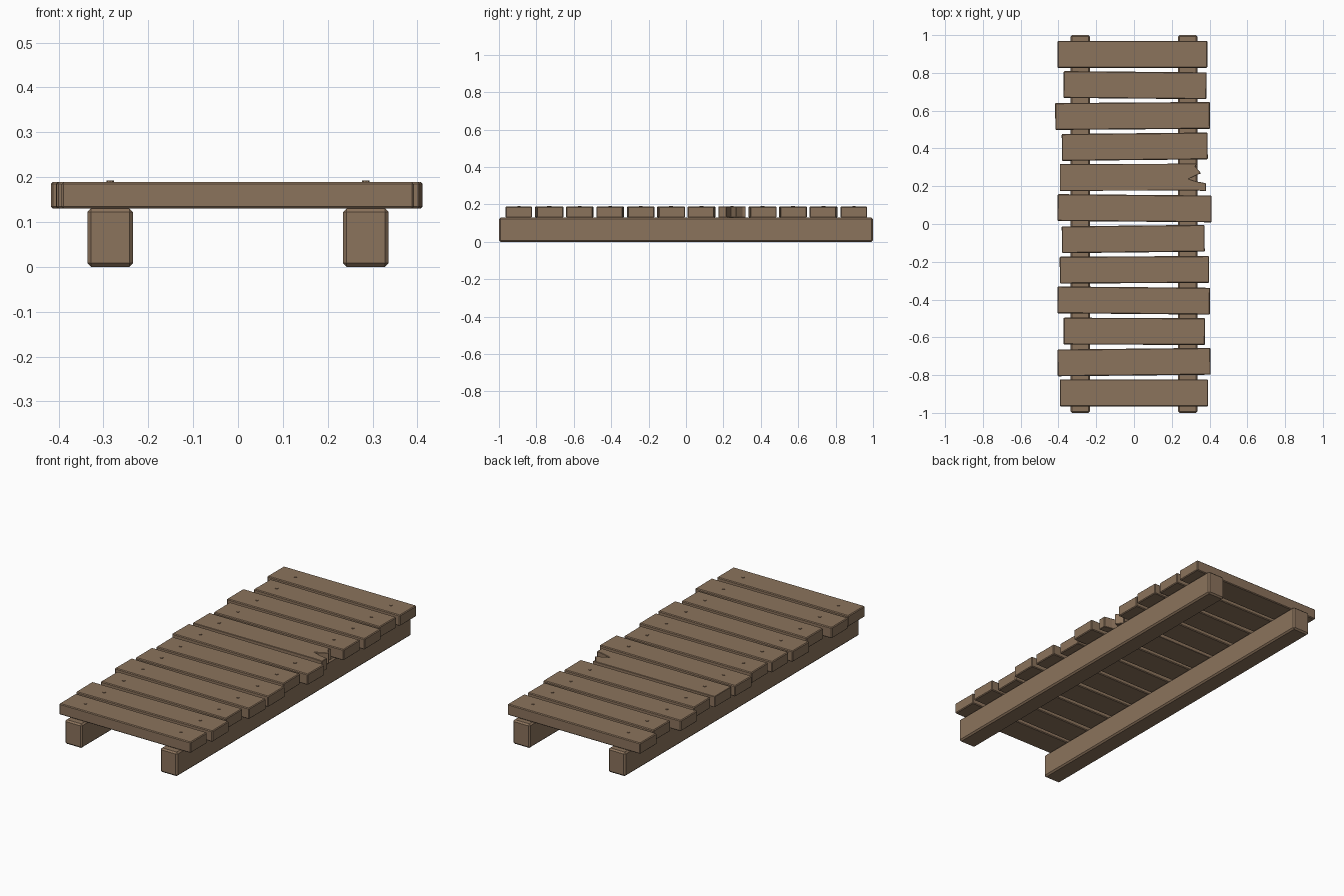
import bpy
import bmesh
from math import radians

if "Cube" in bpy.data.objects:
    bpy.data.objects.remove(bpy.data.objects["Cube"], do_unlink=True)

wood = bpy.data.materials.new("weathered_wood")
wood.use_nodes = True
COLOUR = (0.26, 0.172, 0.107, 1)
wood.diffuse_color = COLOUR
wood.node_tree.nodes["Principled BSDF"].inputs["Base Color"].default_value = COLOUR


def prism(name, outline, z0, z1, bevel=0.0):
    """Extrude a flat outline (counter-clockwise) from z0 to z1."""
    bm = bmesh.new()
    base = bm.faces.new([bm.verts.new((x, y, z0)) for x, y in outline])
    top = bmesh.ops.extrude_face_region(bm, geom=[base])["geom"]
    for v in top:
        if isinstance(v, bmesh.types.BMVert):
            v.co.z = z1
    bmesh.ops.recalc_face_normals(bm, faces=bm.faces[:])
    mesh = bpy.data.meshes.new(name)
    bm.to_mesh(mesh)
    bm.free()
    mesh.materials.append(wood)
    ob = bpy.data.objects.new(name, mesh)
    bpy.context.collection.objects.link(ob)
    if bevel:
        mod = ob.modifiers.new("worn_edges", 'BEVEL')
        mod.width = bevel
        mod.segments = 1
    return ob


def box(x0, x1, y0, y1):
    return [(x0, y0), (x1, y0), (x1, y1), (x0, y1)]


BEAM_X, BEAM_TOP, PLANK_TOP, HALF = 0.285, 0.13, 0.189, 0.071

# Long support beams
for side, s in (("left", 1), ("right", -1)):
    x = s * BEAM_X
    prism(side + "_beam", box(x - 0.051, x + 0.051, -1, 1), 0, BEAM_TOP, 0.008)

# Cross planks, back to front: x start, x end, tilt in degrees
planks = [
    (-0.405, 0.388, 0), (-0.373, 0.384, -0.5), (-0.417, 0.402, 0.4),
    (-0.382, 0.390, 0.6), (-0.393, 0.380, 0), (-0.405, 0.411, -0.5),
    (-0.382, 0.374, 0.6), (-0.393, 0.398, 0.3), (-0.405, 0.402, -0.5),
    (-0.373, 0.376, -0.2), (-0.405, 0.405, 0.6), (-0.393, 0.392, 0),
]
BROKEN = 4
# Splintered right-hand end, from the front corner to the back corner
splinter = [(0.335, -0.069), (0.38, -0.073), (0.38, -0.03), (0.335, -0.022),
            (0.29, -0.008), (0.335, 0.014), (0.355, 0.022), (0.325, 0.058),
            (0.333, 0.073)]

for i, (x0, x1, tilt) in enumerate(planks):
    y = 0.898 - i * 0.1629
    if i == BROKEN:
        outline = [(x0, -HALF)] + splinter + [(x0, HALF)]
        plank = prism("broken_plank", outline, BEAM_TOP, PLANK_TOP, 0.002)
    else:
        plank = prism(f"plank_{i + 1}", box(x0, x1, -HALF, HALF),
                      BEAM_TOP, PLANK_TOP, 0.004)
    plank.location.y = y
    plank.rotation_euler.z = radians(tilt)

    # Peg heads over the beams
    for s in (-1, 1):
        if i == BROKEN and s == 1:
            continue
        bpy.ops.mesh.primitive_cylinder_add(
            vertices=8, radius=0.008, depth=0.02,
            location=(s * BEAM_X, y + s * BEAM_X * radians(tilt), 0.182))
        peg = bpy.context.object
        peg.name = f"peg_{i + 1}_{'left' if s > 0 else 'right'}"
        peg.data.materials.append(wood)
